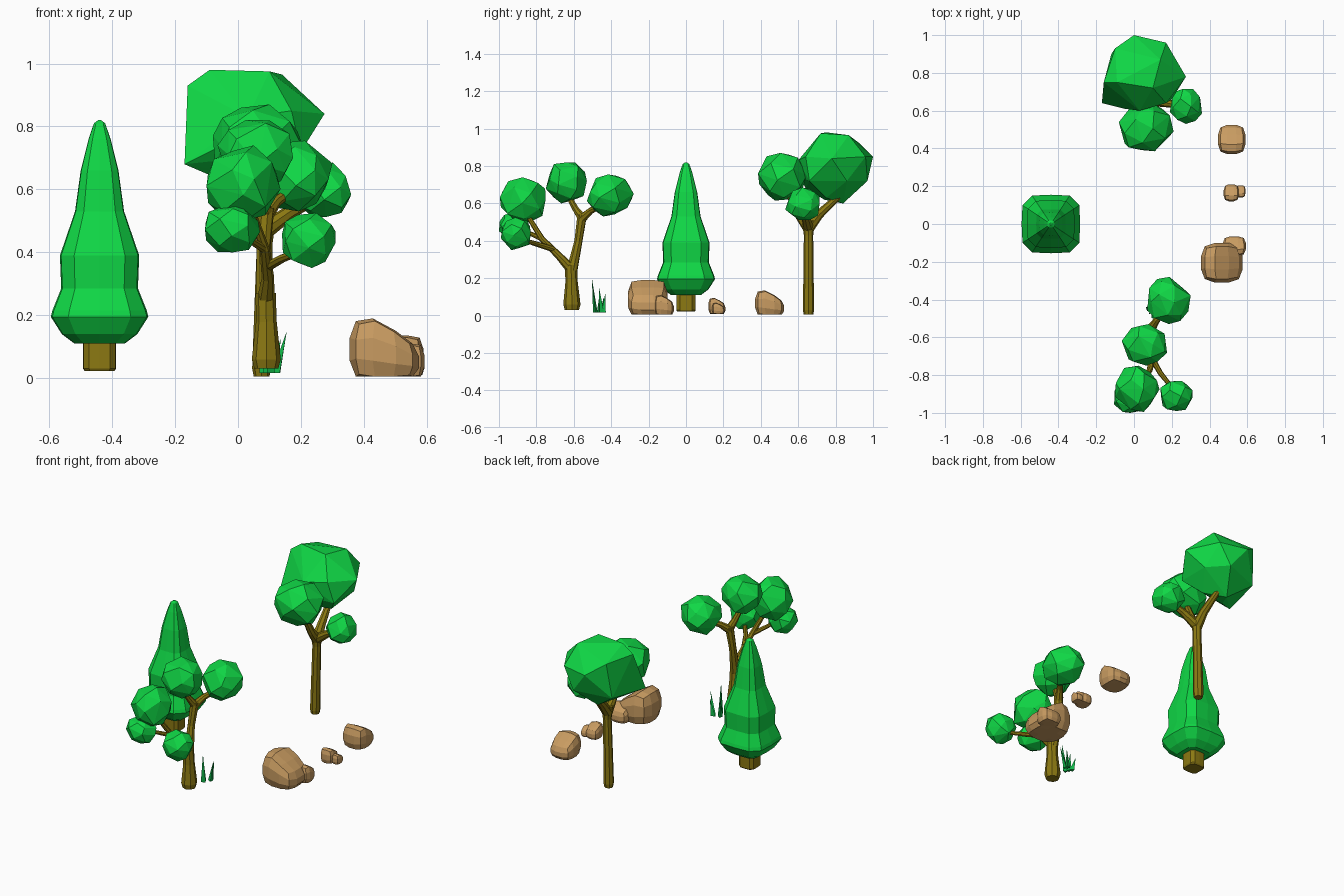
import bpy, bmesh, math, random
from mathutils import Vector

random.seed(4)
if "Cube" in bpy.data.objects:
    bpy.data.objects.remove(bpy.data.objects["Cube"])


def material(name, r, g, b):
    m = bpy.data.materials.new(name)
    m.use_nodes = True
    m.diffuse_color = (r, g, b, 1)
    m.node_tree.nodes["Principled BSDF"].inputs["Base Color"].default_value = (r, g, b, 1)
    return m


LEAF = material("leaf green", 0.005, 0.68, 0.06)
GRASS = material("grass green", 0.005, 0.5, 0.07)
BARK = material("olive bark", 0.26, 0.19, 0.006)
STONE = material("tan stone", 0.58, 0.33, 0.12)


def finish(name, bm, mat):
    bmesh.ops.recalc_face_normals(bm, faces=bm.faces)
    me = bpy.data.meshes.new(name)
    bm.to_mesh(me)
    bm.free()
    me.materials.append(mat)
    ob = bpy.data.objects.new(name, me)
    bpy.context.collection.objects.link(ob)
    return ob


def hull(name, points, mat):
    bm = bmesh.new()
    for p in points:
        bm.verts.new(p)
    res = bmesh.ops.convex_hull(bm, input=bm.verts)
    loose = [v for v in bm.verts if not v.link_faces]
    bmesh.ops.delete(bm, geom=loose, context="VERTS")
    return finish(name, bm, mat)


def crown(name, low, high, count=24):
    """Irregular faceted leaf ball filling a box."""
    pts = []
    for i in range(count):
        z = 1 - 2 * (i + 0.5) / count
        a = i * math.pi * (3 - math.sqrt(5)) + random.uniform(-0.25, 0.25)
        r = math.sqrt(1 - z * z)
        pts.append(Vector((r * math.cos(a), r * math.sin(a), z)) * random.uniform(0.94, 1.06))
    for k in range(3):
        a, b = min(p[k] for p in pts), max(p[k] for p in pts)
        for p in pts:
            p[k] = low[k] + (p[k] - a) / (b - a) * (high[k] - low[k])
    return hull(name, pts, LEAF)


def limb(name, *points):
    """Tapered eight-sided branch; each point is x, y, z, radius."""
    cu = bpy.data.curves.new(name, "CURVE")
    cu.dimensions = "3D"
    cu.bevel_depth = 1
    cu.bevel_resolution = 2
    cu.use_fill_caps = True
    sp = cu.splines.new("POLY")
    sp.points.add(len(points) - 1)
    for sp_pt, (x, y, z, r) in zip(sp.points, points):
        sp_pt.co = (x, y, z, 1)
        sp_pt.radius = r
    sp.use_smooth = False
    cu.materials.append(BARK)
    ob = bpy.data.objects.new(name, cu)
    bpy.context.collection.objects.link(ob)
    bpy.ops.object.select_all(action="DESELECT")
    ob.select_set(True)
    bpy.context.view_layer.objects.active = ob
    bpy.ops.object.convert(target="MESH")
    for f in bpy.context.object.data.polygons:
        f.use_smooth = False


def lathe(name, cx, cy, profile, outline, mat):
    """Stack of scaled outlines; profile holds radius, height."""
    bm = bmesh.new()
    rings = [[bm.verts.new((cx + r * u, cy + r * v, z)) for u, v in outline] for r, z in profile]
    n = len(outline)
    for a, b in zip(rings, rings[1:]):
        for i in range(n):
            j = (i + 1) % n
            bm.faces.new((a[i], a[j], b[j], b[i]))
    bm.faces.new(rings[0])
    bm.faces.new(rings[-1])
    return finish(name, bm, mat)


def rock(name, low, high, slope_x=0.0, slope_y=0.0):
    """Rounded block with a flat base and a top that falls to one side."""
    bm = bmesh.new()
    bmesh.ops.create_cube(bm, size=2)
    bmesh.ops.subdivide_edges(bm, edges=bm.edges, cuts=2, use_grid_fill=True)
    for v in bm.verts:
        v.co = v.co.lerp(v.co.normalized() * 1.25, 0.72)
    for k in range(3):
        m = max(v.co[k] for v in bm.verts)
        for v in bm.verts:
            v.co[k] /= m
    for v in bm.verts:
        x, y, z = v.co
        h = min(1, (max(z, -0.8) + 0.8) / 1.7)
        h *= 1 - max(0, x + 0.2) * slope_x - max(0, y + 0.2) * slope_y
        v.co = [l + (t + 1) / 2 * (g - l) for l, g, t in zip(low, high, (x, y, 2 * h - 1))]
    return finish(name, bm, STONE)


# Conifer: rounded-square outline, stacked in tiers
corner = [(1, 0), (0.97, 0.64), (0.64, 0.97)]
square = []
for q in range(4):
    for u, v in corner:
        square.append((u, v))
    corner = [(-v, u) for u, v in corner]
lathe("conifer_foliage", -0.44, 0.0,
      [(0.08, 0.11), (0.12, 0.14), (0.155, 0.195), (0.15, 0.215), (0.122, 0.285),
       (0.126, 0.39), (0.078, 0.53), (0.06, 0.66), (0.035, 0.76), (0.018, 0.81), (0.005, 0.82)],
      square, LEAF)
lathe("conifer_trunk", -0.44, 0.0, [(0.047, 0.022), (0.052, 0.03), (0.052, 0.115)], square, BARK)

# Back tree
limb("back_trunk", (0.075, 0.655, 0.005, 0.025), (0.075, 0.655, 0.03, 0.03), (0.08, 0.655, 0.25, 0.027),
     (0.085, 0.655, 0.43, 0.025), (0.085, 0.655, 0.51, 0.036))
limb("back_rear_branch", (0.085, 0.655, 0.47, 0.032), (0.08, 0.71, 0.54, 0.025), (0.06, 0.83, 0.65, 0.016))
limb("back_front_branch", (0.085, 0.655, 0.47, 0.032), (0.08, 0.61, 0.53, 0.024), (0.07, 0.55, 0.65, 0.016))
limb("back_side_branch", (0.085, 0.655, 0.47, 0.03), (0.17, 0.64, 0.53, 0.022), (0.27, 0.625, 0.58, 0.014))
hull("back_large_crown",
     [(-.17, .64, .68), (-.16, .75, .93), (-.09, .75, .98), (.1, .72, .975), (.14, .87, .965),
      (.275, .78, .84), (.2, .66, .72), (.17, .64, .85), (.03, .6, .83), (-.05, .61, .74),
      (-.1, .93, .92), (0, 1, .85), (.17, .96, .85), (.1, .97, .72), (-.12, .9, .7),
      (.02, .84, .6), (.12, .75, .63), (-.03, .74, .62), (.2, .86, .72)], LEAF)
crown("back_front_crown", (-0.08, 0.385, 0.615), (0.21, 0.645, 0.87))
crown("back_side_crown", (0.19, 0.53, 0.51), (0.36, 0.715, 0.685))

# Front tree
limb("front_trunk", (0.09, -0.61, 0.03, 0.038), (0.09, -0.61, 0.06, 0.046), (0.09, -0.612, 0.18, 0.033),
     (0.088, -0.615, 0.27, 0.032))
limb("front_tall_branch", (0.088, -0.61, 0.24, 0.03), (0.08, -0.575, 0.4, 0.022), (0.09, -0.555, 0.54, 0.026))
limb("front_top_twig", (0.09, -0.555, 0.52, 0.025), (0.075, -0.59, 0.57, 0.018), (0.05, -0.64, 0.66, 0.014))
limb("front_back_twig", (0.09, -0.555, 0.52, 0.025), (0.12, -0.51, 0.56, 0.018), (0.19, -0.42, 0.61, 0.013))
limb("front_low_branch", (0.088, -0.615, 0.25, 0.028), (0.095, -0.68, 0.32, 0.02), (0.085, -0.77, 0.41, 0.016),
     (0.04, -0.85, 0.54, 0.012))
limb("front_left_twig", (0.095, -0.71, 0.355, 0.016), (0.14, -0.79, 0.38, 0.014), (0.22, -0.89, 0.41, 0.01))
limb("front_right_twig", (0.085, -0.77, 0.41, 0.014), (-0.01, -0.9, 0.47, 0.01))
crown("front_back_crown", (0.07, -0.53, 0.53), (0.3, -0.28, 0.755))
crown("front_top_crown", (-0.065, -0.75, 0.6), (0.175, -0.53, 0.82))
crown("front_large_crown", (-0.1, -0.995, 0.5), (0.135, -0.75, 0.74))
crown("front_left_crown", (0.14, -0.99, 0.35), (0.31, -0.83, 0.525))
crown("front_right_crown", (-0.105, -1.0, 0.4), (0.07, -0.84, 0.555))

# Grass tuft: thin three-sided blades
blades = [((0.1, -0.485), (0.11, -0.503, 0.2)), ((0.125, -0.45), (0.155, -0.465, 0.15)),
          ((0.09, -0.465), (0.085, -0.46, 0.13)), ((0.12, -0.44), (0.135, -0.43, 0.125)),
          ((0.08, -0.45), (0.062, -0.44, 0.1))]
for i, ((bx, by), tip) in enumerate(blades):
    base = [(bx + 0.017 * math.cos(t), by + 0.014 * math.sin(t), 0.017)
            for t in (i + k * math.tau / 3 for k in range(3))]
    hull(f"grass_blade_{i + 1}", base + [tip], GRASS)

# Rocks
rock("large_rock", (0.355, -0.31, 0.005), (0.575, -0.1, 0.19), slope_x=0.4)
rock("large_rock_chip", (0.47, -0.17, 0.005), (0.592, -0.065, 0.11), slope_y=0.3)
rock("small_rock", (0.475, 0.12, 0.01), (0.555, 0.21, 0.095), slope_y=0.3)
rock("small_rock_chip", (0.54, 0.14, 0.01), (0.59, 0.205, 0.068), slope_y=0.3)
rock("medium_rock", (0.445, 0.37, 0.005), (0.59, 0.525, 0.135), slope_y=0.38)
